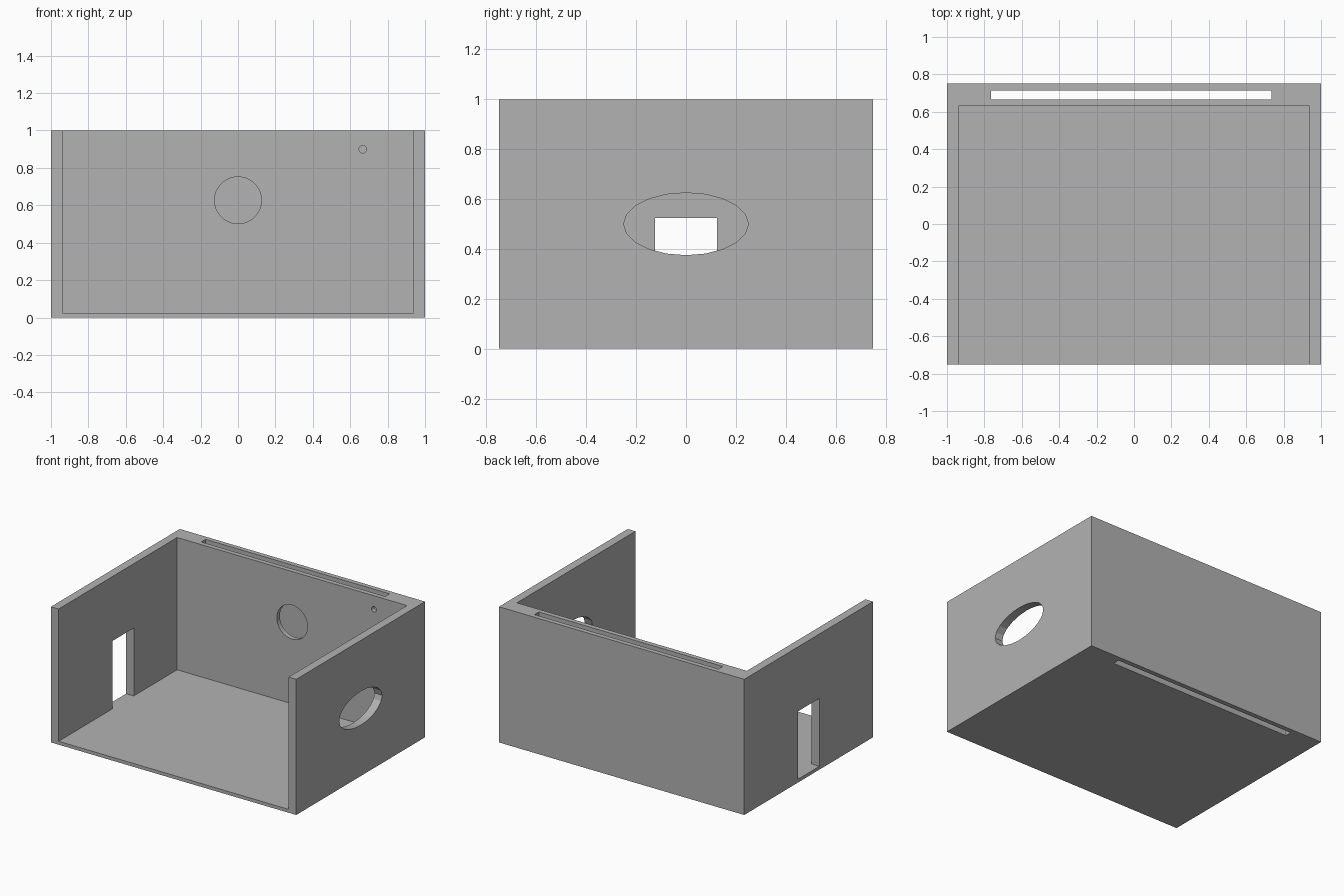
import bpy
from mathutils import Matrix, Vector
from math import radians

old = bpy.data.objects.get("Cube")
if old:
    bpy.data.objects.remove(old, do_unlink=True)

# Single matte grey
grey = bpy.data.materials.new("plain grey")
grey.use_nodes = True
GREY = (0.448, 0.448, 0.448, 1)
grey.diffuse_color = GREY
grey.node_tree.nodes["Principled BSDF"].inputs["Base Color"].default_value = GREY


def box(name, low, high):
    """Box spanning two opposite corners."""
    low, high = Vector(low), Vector(high)
    bpy.ops.mesh.primitive_cube_add(size=1)
    ob = bpy.context.object
    ob.name = name
    ob.data.transform(Matrix.Translation((low + high) / 2) @ Matrix.Diagonal((high - low).to_4d()))
    ob.data.materials.append(grey)
    return ob


def drum(name, centre, axis, size, sides):
    """Cylinder along x or y; size gives its full x, y and z extents."""
    bpy.ops.mesh.primitive_cylinder_add(vertices=sides, radius=0.5, depth=1)
    ob = bpy.context.object
    ob.name = name
    turn = Matrix.Rotation(radians(90), 4, "Y" if axis == "x" else "X")
    scale = Matrix.Diagonal((*size, 1))
    ob.data.transform(Matrix.Translation(centre) @ scale @ turn)
    ob.data.materials.append(grey)
    return ob


def cut(target, cutter):
    """Subtract a cutter from the target and discard it."""
    mod = target.modifiers.new(cutter.name, "BOOLEAN")
    mod.operation = "DIFFERENCE"
    mod.solver = "EXACT"
    mod.object = cutter
    bpy.context.view_layer.objects.active = target
    bpy.ops.object.modifier_apply(modifier=mod.name)
    bpy.data.objects.remove(cutter, do_unlink=True)


# Floor with three walls, open at the front and top
FLOOR = 0.025
room = box("room_shell", (-1, -0.75, 0), (1, 0.75, 1))
cut(room, box("interior", (-0.9375, -0.9, FLOOR), (0.9375, 0.63, 1.2)))

# Slot running down through the thick back wall
cut(room, box("back_slot", (-0.765, 0.665, -0.2), (0.735, 0.715, 1.2)))

# Doorway in the right wall and oval window in the left wall
cut(room, box("doorway", (-1.2, -0.125, FLOOR), (-0.8, 0.125, 0.525)))
cut(room, drum("oval_window", (1, 0, 0.5), "x", (0.4, 0.5, 0.25), 20))

# Round openings from the room into the slot
cut(room, drum("round_opening", (0, 0.63, 0.627), "y", (0.25, 0.12, 0.25), 48))
cut(room, drum("small_hole", (0.667, 0.63, 0.9), "y", (0.04, 0.12, 0.04), 24))

# Smooth the round rims, keep all edges crisp
bpy.ops.object.select_all(action="DESELECT")
room.select_set(True)
bpy.context.view_layer.objects.active = room
bpy.ops.object.shade_smooth_by_angle(angle=radians(15))
